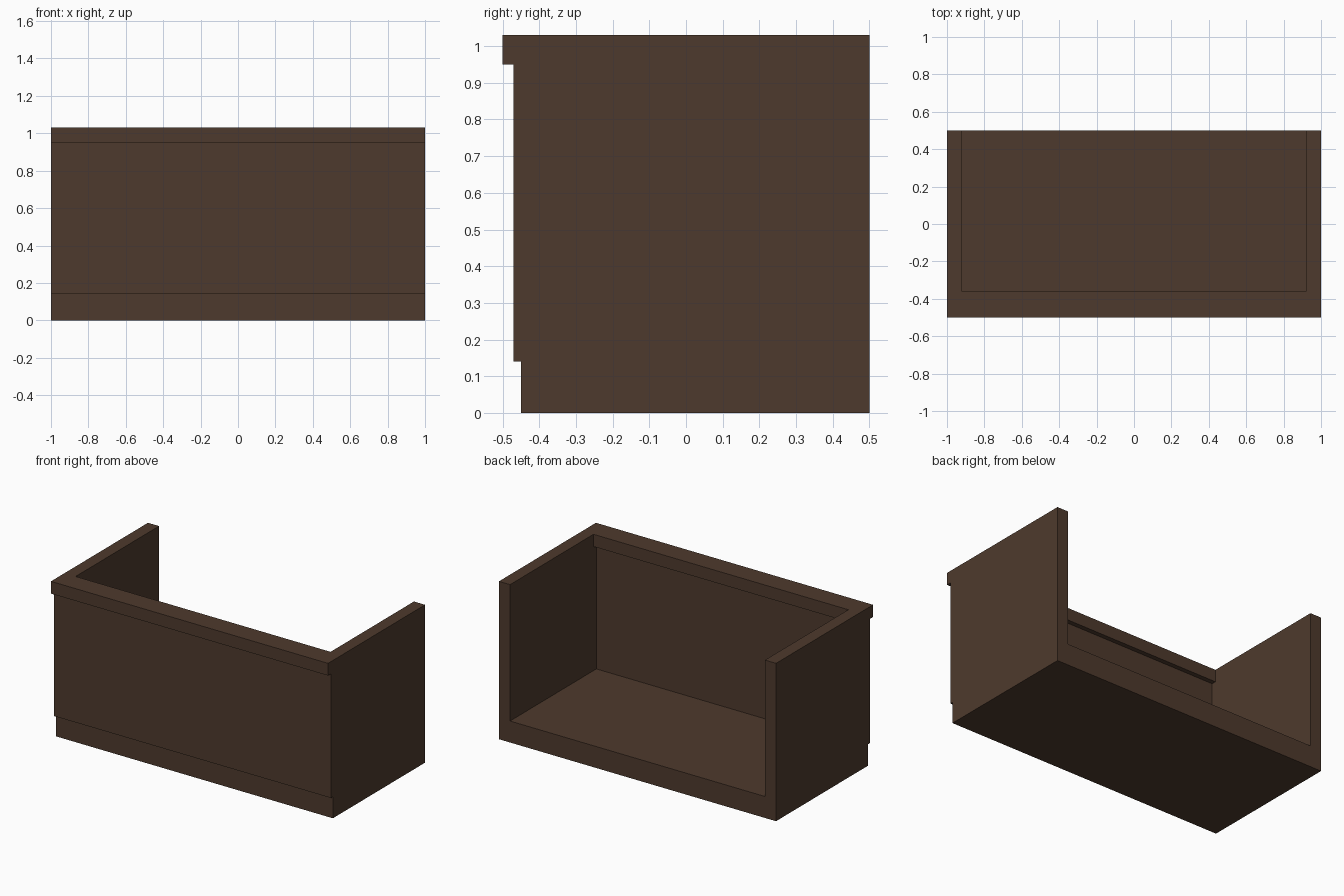
import bpy
import bmesh

if "Cube" in bpy.data.objects:
    bpy.data.objects.remove(bpy.data.objects["Cube"])

wood = bpy.data.materials.new("dark brown wood")
wood.diffuse_color = (0.076, 0.042, 0.026, 1.0)
wood.use_nodes = True
wood.node_tree.nodes["Principled BSDF"].inputs["Base Color"].default_value = wood.diffuse_color


def box(name, x0, x1, y0, y1, z0, z1):
    """Axis-aligned box between two corners."""
    bm = bmesh.new()
    bmesh.ops.create_cube(bm, size=1.0)
    for v in bm.verts:
        v.co.x = x1 if v.co.x > 0 else x0
        v.co.y = y1 if v.co.y > 0 else y0
        v.co.z = z1 if v.co.z > 0 else z0
    mesh = bpy.data.meshes.new(name)
    bm.to_mesh(mesh)
    bm.free()
    mesh.materials.append(wood)
    obj = bpy.data.objects.new(name, mesh)
    bpy.context.collection.objects.link(obj)
    return obj


W, T = 1.0, 0.08            # half width, board thickness
BACK = 0.5
FLOOR, LIP, TOP = 0.14, 0.95, 1.03

# Plinth whose top is the inside floor, set back at the front
box("base", -W, W, -0.45, BACK, 0, FLOOR)
# Front board
box("front_panel", -W, W, -0.47, -0.39, FLOOR, LIP)
# Overhanging counter top along the front
box("front_ledge", -W, W, -0.5, -0.36, LIP, TOP)

# Side boards with the ledge level carried back along their tops
for side, x0, x1 in (("left", -W, -W + T), ("right", W - T, W)):
    box(side + "_side", x0, x1, -0.39, BACK, FLOOR, LIP)
    box(side + "_top_rail", x0, x1, -0.36, BACK, LIP, TOP)
